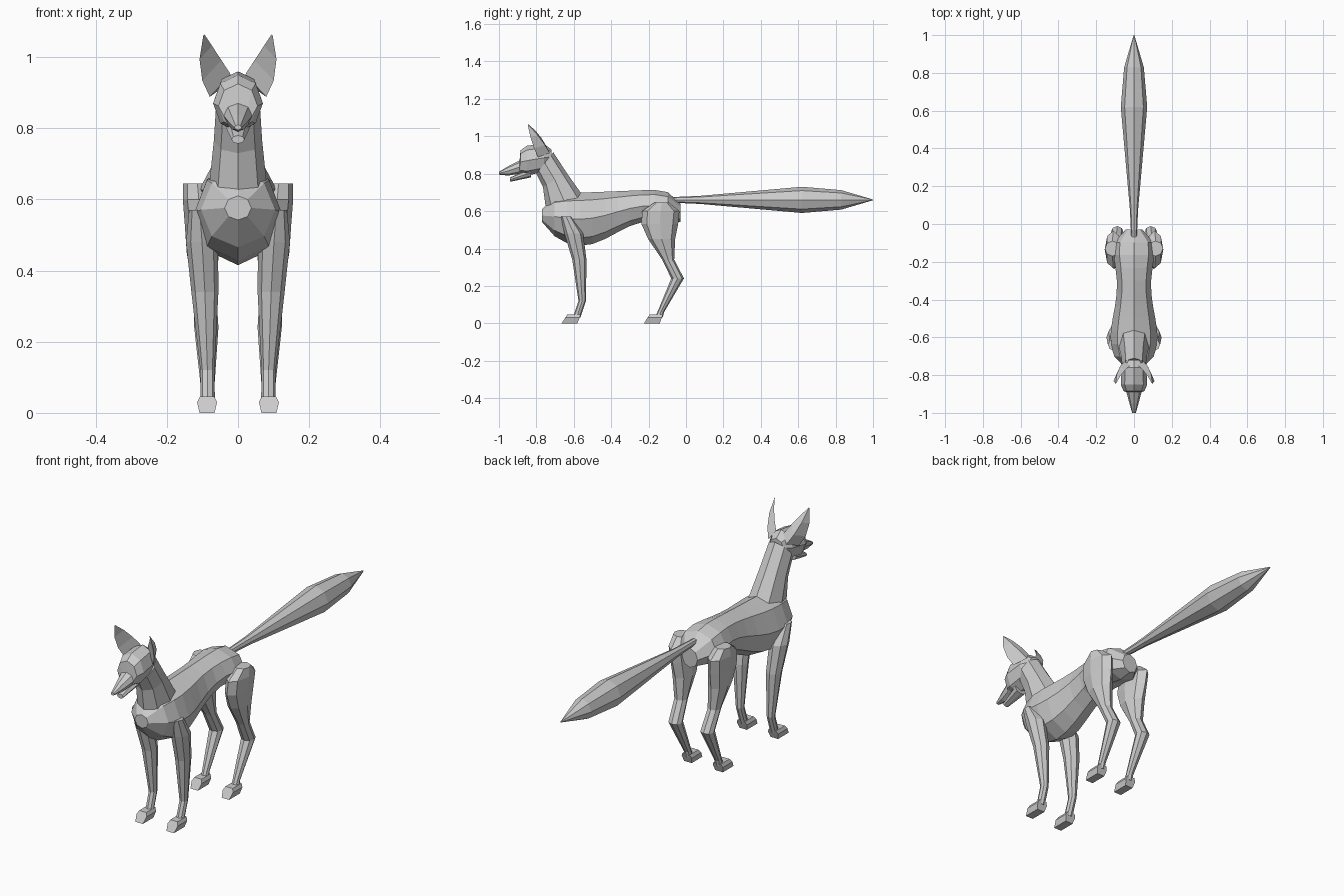
import bpy, bmesh
from math import sin, cos, pi
from mathutils import Vector

if "Cube" in bpy.data.objects:
    bpy.data.objects.remove(bpy.data.objects["Cube"], do_unlink=True)

GREY = (0.6, 0.6, 0.6, 1)
fur = bpy.data.materials.new("plain grey")
fur.use_nodes = True
fur.diffuse_color = GREY
fur.node_tree.nodes["Principled BSDF"].inputs["Base Color"].default_value = GREY


def loft(name, rings):
    """Skin a list of equal-length point rings and cap both ends."""
    bm = bmesh.new()
    loops = [[bm.verts.new(point) for point in ring] for ring in rings]
    count = len(loops[0])
    for near, far in zip(loops, loops[1:]):
        for i in range(count):
            j = (i + 1) % count
            bm.faces.new((near[i], near[j], far[j], far[i]))
    bm.faces.new(loops[0])
    bm.faces.new(loops[-1])
    bmesh.ops.recalc_face_normals(bm, faces=bm.faces)
    mesh = bpy.data.meshes.new(name)
    bm.to_mesh(mesh)
    bm.free()
    mesh.materials.append(fur)
    part = bpy.data.objects.new(name, mesh)
    bpy.context.collection.objects.link(part)


def oval(start, end, half_width, x=0, sides=8):
    """Eight-sided oval between two (y, z) points, half_width wide along x."""
    start, end = Vector((x, *start)), Vector((x, *end))
    middle, arm = (start + end) / 2, (start - end) / 2
    across = Vector((half_width, 0, 0))
    angles = [2 * pi * i / sides for i in range(sides)]
    return [middle + arm * cos(angle) + across * sin(angle) for angle in angles]


def upright(y, top, bottom, half_width):
    return oval((y, top), (y, bottom), half_width)


def torso_slice(t):
    """Deep chest, tucked waist and rounded ends, from chest to rump."""
    rounding = abs(2 * t - 1) ** 8
    top = 0.69 + 0.03 * t - 0.08 * rounding
    belly = 0.48 - 0.065 * cos(2 * pi * (t - 0.28)) + 0.05 * rounding
    half_width = 0.108 + 0.018 * cos(2 * pi * (t - 0.2) / 0.8)
    return upright(0.74 * t - 0.77, top, belly, half_width * (1 - 0.65 * rounding))


steps = 11
loft("torso", [torso_slice(step / steps) for step in range(steps + 1)])

# Neck leans forward from the shoulders
loft("neck", [oval((-0.75, 0.62), (-0.55, 0.68), 0.08),
              oval((-0.765, 0.73), (-0.635, 0.8), 0.068),
              oval((-0.8, 0.8), (-0.71, 0.915), 0.062)])

# Skull with a stepped brow, then a narrow muzzle
loft("head", [upright(-0.72, 0.93, 0.85, 0.04),
              upright(-0.76, 0.96, 0.81, 0.065),
              upright(-0.85, 0.95, 0.79, 0.07),
              upright(-0.885, 0.925, 0.8, 0.055),
              upright(-0.89, 0.87, 0.8, 0.04),
              upright(-0.95, 0.84, 0.79, 0.024),
              upright(-1, 0.81, 0.795, 0.01)])
loft("lower_jaw", [upright(-0.83, 0.83, 0.78, 0.035),
                   upright(-0.94, 0.78, 0.757, 0.018)])

# Tail with a thin root, full brush and pointed tip
brush = {-0.07: 0.015, 0.08: 0.022, 0.62: 0.07, 0.83: 0.052, 1: 0.002}
loft("tail", [upright(y, 0.66 + radius, 0.66 - radius, radius)
              for y, radius in brush.items()])


def leg(name, side, joints):
    """Joints are (y, z, half depth); the leg spreads outward near the hip."""
    rings = []
    for y, z, depth in joints:
        spread = 0.085 + 0.07 * z * z
        rings.append(oval((y - depth, z), (y + depth, z), min(depth, 0.045), side * spread))
    loft(name, rings)


def paw(name, side, heel):
    """Wedge that slopes forward to the toes, widest below the top edge."""
    rings = []
    for z, half_width in ((0, 0.021), (0.03, 0.028), (0.046, 0.02)):
        toe, end = heel - 0.085 + z * 0.65, heel + z * 0.35
        corners = ((-1, toe), (1, toe), (1, end), (-1, end))
        rings.append([(side * 0.087 + sign * half_width, y, z) for sign, y in corners])
    loft(name, rings)


def ear(name, side):
    """Tall tapering ear, hollow at the front and bowed outward."""
    base, tip = Vector((0.05, -0.77, 0.92)), Vector((0.096, -0.845, 1.063))
    outward, back = Vector((0.028, -0.02, -0.03)), Vector((0, 0.04, -0.01))
    hollow = Vector((0, 0, 0))
    rings = []
    for t in (0, 0.3, 0.65, 1):
        centre = base.lerp(tip, t) + Vector((0.012 * sin(pi * t), 0, 0))
        taper = 1.05 - t * t
        points = [centre + offset * taper for offset in (-outward, back, outward, hollow)]
        rings.append([(side * p.x, p.y, p.z) for p in points])
    loft(name, rings)


front_joints = [(-0.64, 0.57, 0.03), (-0.6, 0.48, 0.05), (-0.57, 0.34, 0.038),
                (-0.555, 0.12, 0.02), (-0.585, 0.03, 0.02)]
hind_joints = [(-0.13, 0.645, 0.04), (-0.135, 0.6, 0.1), (-0.14, 0.53, 0.098),
               (-0.13, 0.45, 0.072), (-0.095, 0.34, 0.032), (-0.045, 0.24, 0.034),
               (-0.135, 0.06, 0.018), (-0.145, 0.03, 0.02)]

for side, label in ((1, "left"), (-1, "right")):
    leg(label + "_front_leg", side, front_joints)
    leg(label + "_hind_leg", side, hind_joints)
    paw(label + "_front_paw", side, -0.58)
    paw(label + "_hind_paw", side, -0.14)
    ear(label + "_ear", side)
